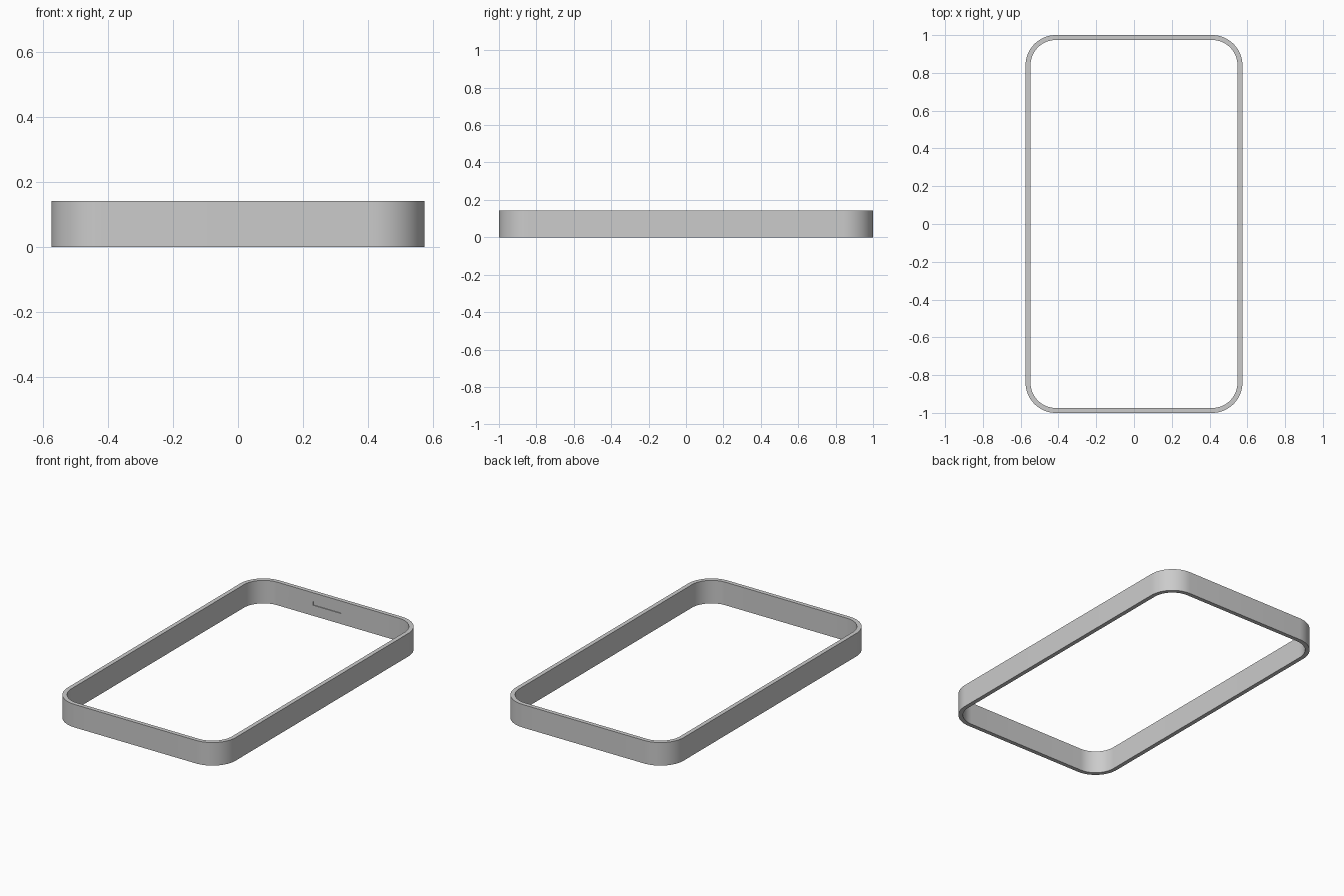
import bpy, bmesh, math

if "Cube" in bpy.data.objects:
    bpy.data.objects.remove(bpy.data.objects["Cube"])

H = 0.142      # band height
SEG = 16       # steps per corner


def rounded_rect(hx, hy, r):
    pts = []
    corners = [(1, 1), (-1, 1), (-1, -1), (1, -1)]
    for i, (sx, sy) in enumerate(corners):
        for k in range(SEG + 1):
            a = math.pi / 2 * (i + k / SEG)
            pts.append((sx * (hx - r) + r * math.cos(a),
                        sy * (hy - r) + r * math.sin(a)))
    return pts


# Rectangular band: outer and inner outlines joined into a closed ring
outer = rounded_rect(0.574, 1.0, 0.16)
inner = rounded_rect(0.548, 0.974, 0.134)
bm = bmesh.new()
loops = [[bm.verts.new((x, y, z)) for x, y in outline]
         for outline, z in ((outer, 0), (outer, H), (inner, H), (inner, 0))]
n = len(outer)
for j in range(4):
    a, b = loops[j], loops[(j + 1) % 4]
    for i in range(n):
        k = (i + 1) % n
        bm.faces.new((a[i], a[k], b[k], b[i]))
bmesh.ops.recalc_face_normals(bm, faces=bm.faces)
mesh = bpy.data.meshes.new("frame_band")
bm.to_mesh(mesh)
bm.free()
band = bpy.data.objects.new("frame_band", mesh)
bpy.context.collection.objects.link(band)

# Shallow slot on the inside of the back wall
bpy.ops.mesh.primitive_cube_add(size=1, location=(-0.075, 0.97, 0.076))
cutter = bpy.context.object
cutter.name = "slot_cutter"
cutter.dimensions = (0.19, 0.018, 0.022)
cutter.hide_render = True
cutter.hide_set(True)
cut = band.modifiers.new("slot", 'BOOLEAN')
cut.operation = 'DIFFERENCE'
cut.solver = 'EXACT'
cut.object = cutter

# Smooth corners, crisp rims
bpy.ops.object.select_all(action='DESELECT')
band.select_set(True)
bpy.context.view_layer.objects.active = band
bpy.ops.object.shade_smooth_by_angle(angle=math.radians(30))
